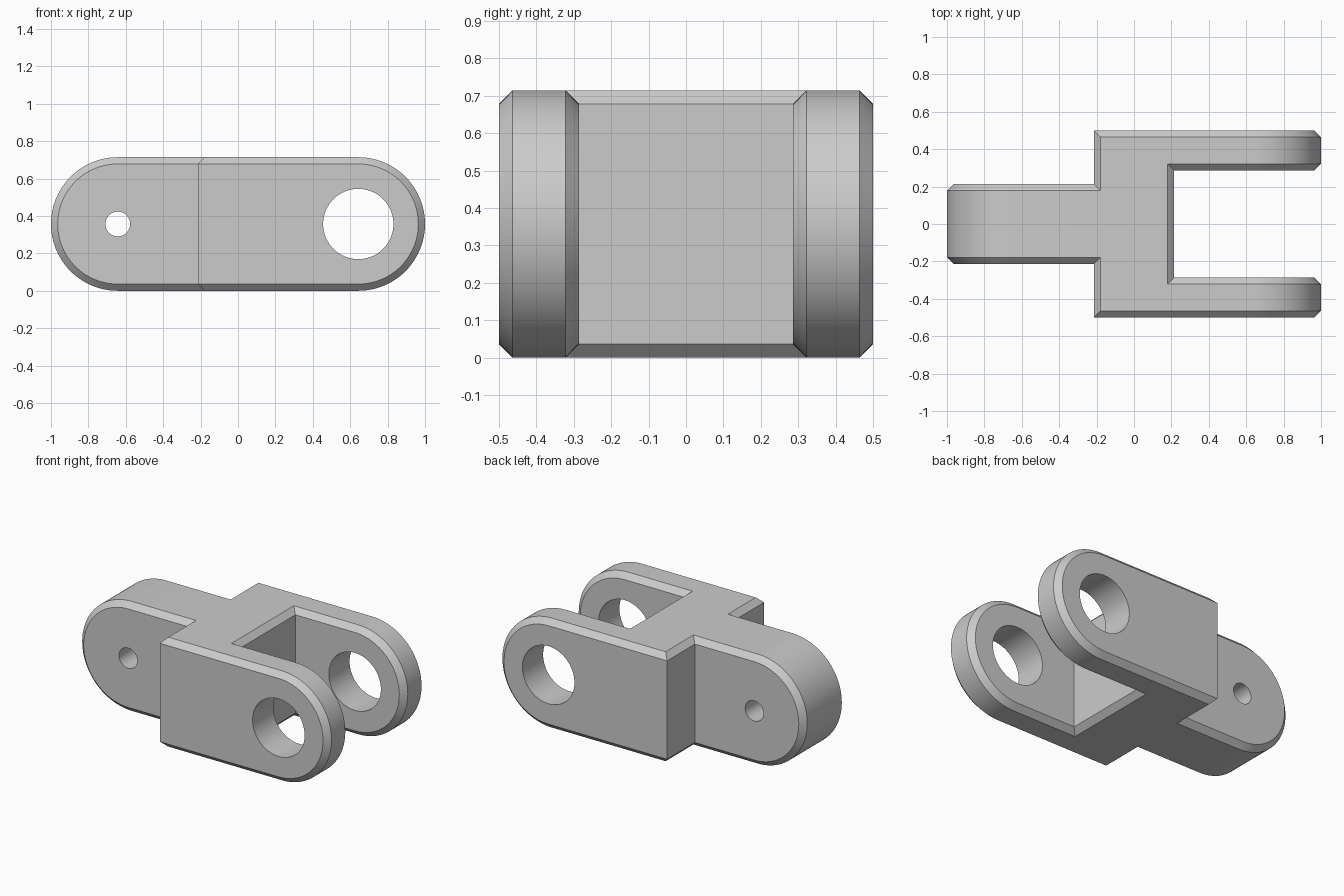
import bpy, bmesh, math
from mathutils import Matrix

if "Cube" in bpy.data.objects:
    bpy.data.objects.remove(bpy.data.objects["Cube"])

R = 0.357          # end radius, half the height
CX = 0.643         # distance of the pin axes from the centre
C = 0.036          # chamfer
STEP = 0.214       # half length of the bridge, half width of the tongue

grey = bpy.data.materials.new("grey metal")
grey.diffuse_color = (0.6, 0.6, 0.6, 1)
grey.use_nodes = True
grey.node_tree.nodes["Principled BSDF"].inputs["Base Color"].default_value = grey.diffuse_color


def make_object(name, bm):
    bmesh.ops.recalc_face_normals(bm, faces=bm.faces[:])
    me = bpy.data.meshes.new(name)
    bm.to_mesh(me)
    bm.free()
    me.materials.append(grey)
    ob = bpy.data.objects.new(name, me)
    bpy.context.collection.objects.link(ob)
    return ob


def loft(name, rings):
    """Skin closed rings of points and cap both ends."""
    bm = bmesh.new()
    rows = [[bm.verts.new(p) for p in ring] for ring in rings]
    n = len(rows[0])
    for a, b in zip(rows, rows[1:]):
        for i in range(n):
            j = (i + 1) % n
            bm.faces.new((a[i], a[j], b[j], b[i]))
    bm.faces.new(rows[0])
    bm.faces.new(rows[-1])
    return make_object(name, bm)


def lug(name, y0, y1, side):
    """Plate with one round end, chamfered along its outline."""
    def ring(y, r):
        pts = [(-0.08 * side, y, R - r)]
        for k in range(49):
            a = math.pi * (k / 48 - 0.5)
            pts.append((side * (CX + r * math.cos(a)), y, R + r * math.sin(a)))
        return pts + [(-0.08 * side, y, R + r)]
    return loft(name, [ring(y0, R - C), ring(y0 + C, R), ring(y1 - C, R), ring(y1, R - C)])


def bridge_block(name):
    """Cross block chamfered around its top and bottom."""
    def ring(z, d):
        x, y = STEP - d, 0.5 - d
        return [(-x, -y, z), (x, -y, z), (x, y, z), (-x, y, z)]
    return loft(name, [ring(0, C), ring(C, 0), ring(2 * R - C, 0), ring(2 * R, C)])


def pin_cutter(name, x, r):
    bm = bmesh.new()
    m = Matrix.Translation((x, 0, R)) @ Matrix.Rotation(math.pi / 2, 4, 'X')
    bmesh.ops.create_cone(bm, cap_ends=True, segments=64, radius1=r, radius2=r,
                          depth=1.4, matrix=m)
    return make_object(name, bm)


# Body, joined with the tongue and the two fork arms, then drilled
body = bridge_block("clevis_link")
parts = [
    (lug("tongue", -STEP, STEP, -1), 'UNION'),
    (lug("front_fork_arm", -0.5, -0.286, 1), 'UNION'),
    (lug("back_fork_arm", 0.286, 0.5, 1), 'UNION'),
    (pin_cutter("fork_hole", CX, 0.188), 'DIFFERENCE'),
    (pin_cutter("tongue_hole", -CX, 0.066), 'DIFFERENCE'),
]
bpy.context.view_layer.objects.active = body
body.select_set(True)
for part, op in parts:
    mod = body.modifiers.new(part.name, 'BOOLEAN')
    mod.operation = op
    mod.solver = 'EXACT'
    mod.object = part
    bpy.ops.object.modifier_apply(modifier=mod.name)
    bpy.data.objects.remove(part)

bpy.ops.object.shade_smooth_by_angle(angle=math.radians(25))
